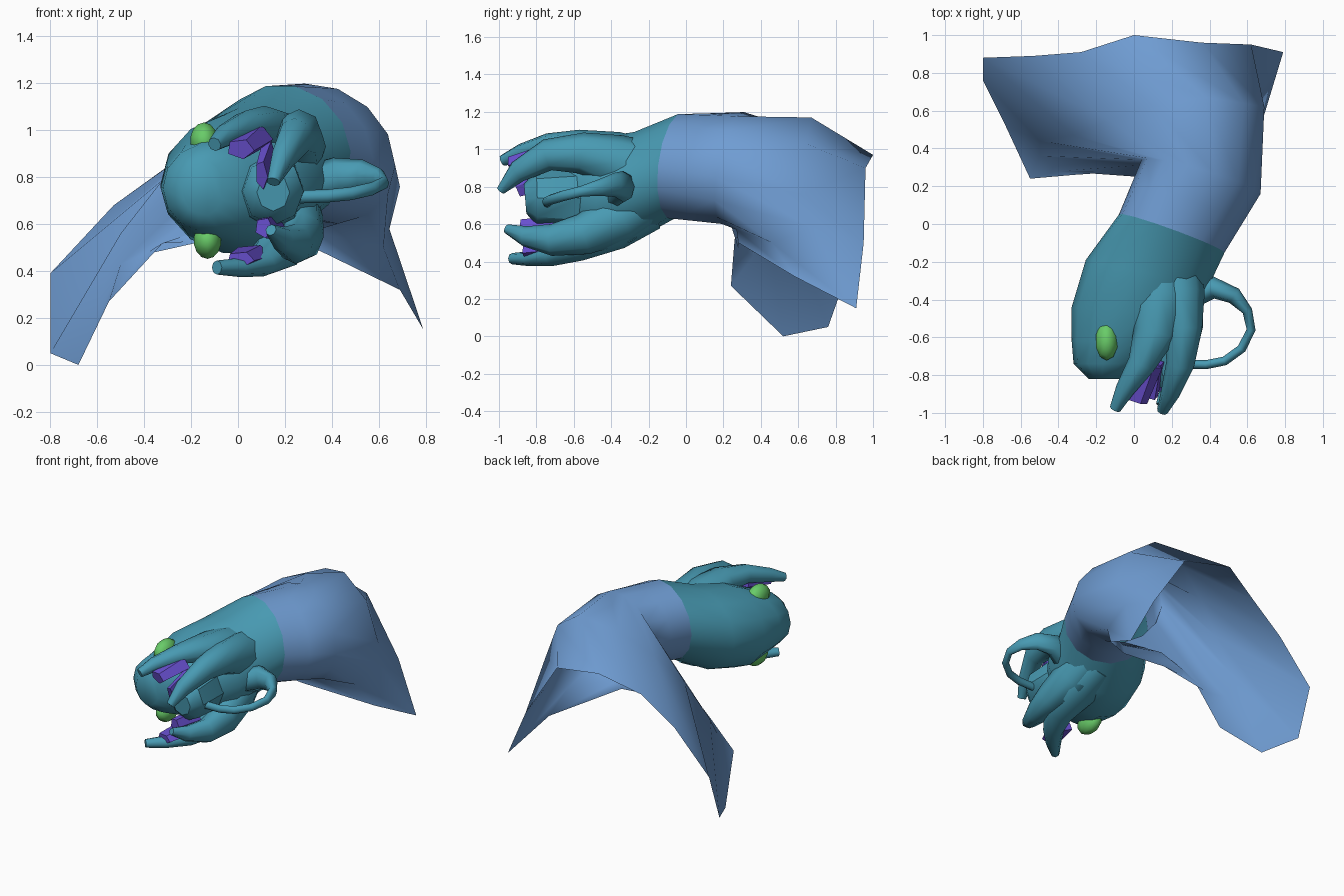
import bpy, bmesh, math
from mathutils import Vector


def material(name, rgb):
    m = bpy.data.materials.new(name)
    m.diffuse_color = (*rgb, 1)
    return m


BLUE = material("soft_blue", (0.16, 0.335, 0.65))
TEAL = material("teal", (0.065, 0.325, 0.45))
GREEN = material("leaf_green", (0.14, 0.6, 0.14))
PURPLE = material("violet", (0.14, 0.08, 0.63))
N = 14


def finish(bm, name, mat, angle):
    bmesh.ops.recalc_face_normals(bm, faces=bm.faces)
    me = bpy.data.meshes.new(name)
    bm.to_mesh(me)
    bm.free()
    ob = bpy.data.objects.new(name, me)
    bpy.context.collection.objects.link(ob)
    me.materials.append(mat)
    bpy.ops.object.select_all(action='DESELECT')
    ob.select_set(True)
    bpy.context.view_layer.objects.active = ob
    bpy.ops.object.shade_smooth_by_angle(angle=math.radians(angle))
    return ob


def loft(name, rings, mat, caps=(True, True), angle=50):
    bm = bmesh.new()
    rows = [[bm.verts.new(p) for p in r] for r in rings]
    for a, b in zip(rows, rows[1:]):
        n = len(a)
        for i in range(n):
            j = (i + 1) % n
            bm.faces.new((a[i], a[j], b[j], b[i]))
    for use, row in zip(caps, (rows[0], rows[-1])):
        if use:
            bm.faces.new(row)
    return finish(bm, name, mat, angle)


def ellipse(center, side, up, n=N, phase=0.0):
    c, s, u = Vector(center), Vector(side), Vector(up)
    return [c + s * math.cos(2 * math.pi * i / n + phase)
            + u * math.sin(2 * math.pi * i / n + phase) for i in range(n)]


def sweep(name, path, sizes, mat, n=8, up=(0, 0, 1), angle=60, phase=0.0):
    """Tapered tube: sizes are (half width, half height) at each path point."""
    pts = [Vector(p) for p in path]
    rings = []
    for i, p in enumerate(pts):
        t = (pts[min(i + 1, len(pts) - 1)] - pts[max(i - 1, 0)]).normalized()
        side = t.cross(Vector(up)).normalized()
        w, h = sizes[i]
        rings.append(ellipse(p, side * w, side.cross(t) * h, n, phase))
    return loft(name, rings, mat, angle=angle)


# body: tube that leaves the neck, bends and flares into an open cloak
neck = ellipse((0.2, -0.05, 0.91), (0.28, -0.10, 0), (-0.02, 0.03, 0.285))
bend = ellipse((0.355, 0.25, 0.9), (0.315, -0.09, -0.05), (0, 0.04, 0.295))
half = [(a + b) / 2 for a, b in zip(neck, bend)]
shoulder = [(0.645, 0.68, 0.58), (0.69, 0.62, 0.76), (0.58, 0.64, 1.03), (0.38, 0.67, 1.17),
            (0.10, 0.63, 1.10), (-0.13, 0.55, 0.965), (-0.32, 0.47, 0.79), (-0.50, 0.44, 0.56),
            (-0.50, 0.36, 0.43), (-0.40, 0.28, 0.47), (-0.20, 0.285, 0.56), (0.03, 0.32, 0.6),
            (0.32, 0.27, 0.57), (0.62, 0.46, 0.50)]
rim = [(0.79, 0.91, 0.15), (0.62, 0.95, 0.5), (0.36, 0.96, 0.9), (0, 1, 0.97),
       (-0.28, 0.91, 0.86), (-0.53, 0.89, 0.68), (-0.8, 0.88, 0.39), (-0.8, 0.76, 0.05),
       (-0.68, 0.52, 0), (-0.55, 0.24, 0.27), (-0.32, 0.26, 0.52), (-0.03, 0.28, 0.53),
       (0.32, 0.28, 0.5), (0.69, 0.58, 0.32)]
loft("flared_body", [neck, half, bend, [Vector(p) for p in shoulder],
                     [Vector(p) for p in rim]], BLUE, (False, False), 80)

# head: bulb growing out of the neck, narrowing towards the muzzle
head = [neck]
for x, y, z, a, b, tilt in ((0.07, -0.26, 0.81, 0.325, 0.29, -0.07),
                            (0.01, -0.46, 0.77, 0.34, 0.30, -0.02),
                            (-0.045, -0.62, 0.755, 0.285, 0.235, 0.0),
                            (-0.12, -0.74, 0.755, 0.20, 0.19, 0.0),
                            (-0.15, -0.82, 0.755, 0.09, 0.12, 0.0)):
    head.append(ellipse((x, y, z), (a, tilt, 0), (0, 0, b)))
loft("head", head, TEAL, (False, True))

# mouth core between the claws
sweep("mouth_core", [(0.1, -0.5, 0.74), (0.14, -0.60, 0.74), (0.15, -0.8, 0.74), (0.15, -0.86, 0.735)],
      [(0.16, 0.17), (0.145, 0.165), (0.13, 0.145), (0.07, 0.08)], TEAL, 8, angle=40)

# four claws growing out of the palm and reaching around the mouth
claws = {
    "upper_inner_claw": ([(0.15, -0.2, 0.93), (0.14, -0.38, 0.98), (0.11, -0.58, 1.02),
                          (0.04, -0.74, 1.02), (-0.05, -0.88, 0.98), (-0.10, -0.98, 0.94)],
                         [(0.15, 0.12), (0.15, 0.115), (0.115, 0.085), (0.075, 0.065),
                          (0.05, 0.05), (0.03, 0.03)]),
    "upper_outer_claw": ([(0.22, -0.2, 0.88), (0.24, -0.38, 0.93), (0.26, -0.56, 0.98),
                          (0.245, -0.74, 0.97), (0.19, -0.90, 0.88), (0.15, -0.99, 0.78)],
                         [(0.14, 0.16), (0.135, 0.15), (0.10, 0.11), (0.075, 0.085),
                          (0.05, 0.06), (0.03, 0.025)]),
    "lower_inner_claw": ([(0.15, -0.2, 0.68), (0.17, -0.38, 0.57), (0.17, -0.58, 0.48),
                          (0.10, -0.72, 0.43), (0.0, -0.84, 0.415), (-0.09, -0.93, 0.415)],
                         [(0.13, 0.12), (0.15, 0.11), (0.11, 0.08), (0.07, 0.055),
                          (0.05, 0.04), (0.03, 0.03)]),
    "lower_outer_claw": ([(0.2, -0.2, 0.74), (0.235, -0.36, 0.63), (0.27, -0.55, 0.545),
                          (0.245, -0.72, 0.515), (0.19, -0.86, 0.535), (0.14, -0.96, 0.575)],
                         [(0.14, 0.14), (0.13, 0.14), (0.095, 0.11), (0.075, 0.085),
                          (0.05, 0.055), (0.025, 0.025)]),
}
for name, (path, sizes) in claws.items():
    sweep(name, path, sizes, TEAL)

# violet teeth beneath the claws
teeth = (((0.07, -0.74, 0.97), (0.01, -0.935, 0.92), 0.07, 0.05),
         ((0.13, -0.72, 0.88), (0.10, -0.91, 0.81), 0.03, 0.075),
         ((0.15, -0.70, 0.59), (0.11, -0.88, 0.585), 0.045, 0.05),
         ((0.06, -0.68, 0.47), (0.01, -0.86, 0.45), 0.07, 0.038))
for k, (a, b, w, h) in enumerate(teeth):
    sweep(f"tooth_{k + 1}", [a, b], [(w * 1.2, h * 1.2), (w * 0.9, h * 0.9)], PURPLE, 5, angle=30,
          phase=math.pi / 4)

# looping feeler on the side of the head
sweep("side_feeler", [(0.28, -0.40, 0.76), (0.42, -0.335, 0.80), (0.53, -0.38, 0.81), (0.60, -0.46, 0.795),
                      (0.62, -0.56, 0.775), (0.57, -0.66, 0.75), (0.48, -0.725, 0.73),
                      (0.38, -0.745, 0.72), (0.22, -0.74, 0.715)],
      [(0.06, 0.08), (0.06, 0.085), (0.045, 0.065), (0.027, 0.045)] + [(0.024, 0.028)] * 5, TEAL, angle=80)

# eyes above and below the bulb
for name, loc, size in (("upper_eye", (-0.145, -0.62, 0.955), (0.062, 0.105, 0.078)),
                        ("lower_eye", (-0.13, -0.62, 0.53), (0.062, 0.105, 0.078))):
    bm = bmesh.new()
    bmesh.ops.create_uvsphere(bm, u_segments=10, v_segments=7, radius=1)
    for v in bm.verts:
        v.co = Vector(v.co[i] * size[i] + loc[i] for i in range(3))
    finish(bm, name, GREEN, 60)
